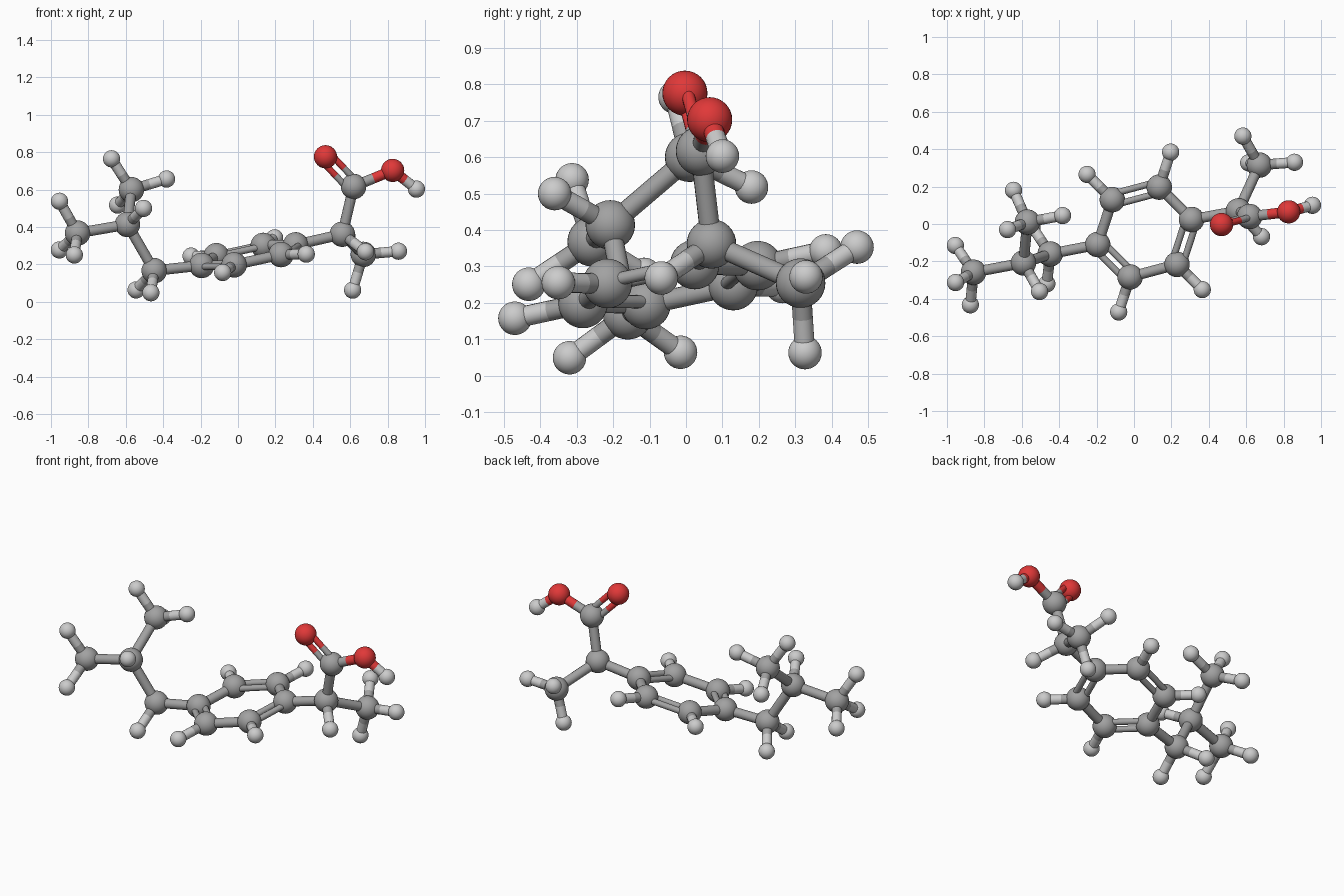
import bpy
from mathutils import Vector as V

if "Cube" in bpy.data.objects:
    bpy.data.objects.remove(bpy.data.objects["Cube"])

# Ball radius and colour per element
RADIUS = {"carbon": 0.068, "oxygen": 0.062, "hydrogen": 0.046}
COLOUR = {"carbon": (0.36, 0.36, 0.36, 1), "oxygen": (0.75, 0.04, 0.04, 1),
          "hydrogen": (0.56, 0.56, 0.56, 1)}
MATS = {}
for kind, col in COLOUR.items():
    MATS[kind] = bpy.data.materials.new(kind)
    MATS[kind].diffuse_color = col


def finish(name, kind):
    ob = bpy.context.object
    ob.name = name
    ob.data.materials.append(MATS[kind])
    bpy.ops.object.shade_smooth_by_angle()


def ball(name, kind, p):
    bpy.ops.mesh.primitive_uv_sphere_add(segments=32, ring_count=16,
                                         radius=RADIUS[kind], location=p)
    finish(name, kind)


def rod(name, kind, a, b, r):
    d = b - a
    bpy.ops.mesh.primitive_cylinder_add(vertices=16, radius=r, depth=d.length,
                                        location=(a + b) / 2)
    bpy.context.object.rotation_euler = d.to_track_quat("Z", "Y").to_euler()
    finish(name, kind)


def bond(name, ka, a, kb, b, side=None):
    """Two-tone stick; a side vector makes it a double bond."""
    offsets = [V((0, 0, 0))] if side is None else [side * 0.03, side * -0.03]
    r = 0.028 if side is None else 0.018
    for o in offsets:
        mid = (a + b) / 2 + o
        rod(name + "_bond_start", ka, a + o, mid, r)
        rod(name + "_bond_end", kb, mid, b + o, r)


# Six-carbon ring from its centre and two spokes
centre = V((0.057, -0.043, 0.25))
s1, s2 = V((0.251, 0.067, 0.055)), V((0.078, 0.24, 0.052))
spokes = [s1, s2, s2 - s1, -s1, -s2, s1 - s2]
normal = s1.cross(s2).normalized()
ring = [centre + s for s in spokes]
for i, p in enumerate(ring):
    q = ring[(i + 1) % 6]
    ball("ring_carbon", "carbon", p)
    side = (q - p).normalized().cross(normal) if i % 2 else None
    bond("ring", "carbon", p, "carbon", q, side)
    if i not in (0, 3):
        h = centre + spokes[i] * 1.78
        ball("ring_hydrogen", "hydrogen", h)
        bond("ring_hydrogen", "carbon", p, "hydrogen", h)

# Side chain carbons: position, neighbour, attached hydrogens
CHAIN = {
    "acid_branch": ((0.558, 0.07, 0.362), ring[0], [(0.682, -0.068, 0.268)]),
    "acid_methyl": ((0.67, 0.315, 0.254), "acid_branch",
                    [(0.582, 0.47, 0.353), (0.858, 0.33, 0.271), (0.613, 0.327, 0.063)]),
    "acid_carbon": ((0.618, 0.04, 0.617), "acid_branch", []),
    "tail_link": ((-0.448, -0.16, 0.167), ring[3],
                  [(-0.466, -0.32, 0.049), (-0.545, -0.015, 0.064)]),
    "tail_branch": ((-0.591, -0.208, 0.414), "tail_link", [(-0.505, -0.361, 0.5)]),
    "upper_methyl": ((-0.57, 0.01, 0.6), "tail_branch",
                     [(-0.676, -0.03, 0.765), (-0.382, 0.045, 0.657), (-0.644, 0.18, 0.518)]),
    "outer_methyl": ((-0.858, -0.258, 0.368), "tail_branch",
                     [(-0.954, -0.313, 0.538), (-0.955, -0.115, 0.278), (-0.875, -0.432, 0.251)]),
}
for name, (p, parent, hydrogens) in CHAIN.items():
    p = V(p)
    q = V(CHAIN[parent][0]) if isinstance(parent, str) else parent
    ball(name, "carbon", p)
    bond(name, "carbon", q, "carbon", p)
    for h in hydrogens:
        ball(name + "_hydrogen", "hydrogen", V(h))
        bond(name + "_hydrogen", "carbon", p, "hydrogen", V(h))

# Acid group: double-bonded oxygen, then oxygen with its hydrogen
c = V(CHAIN["acid_carbon"][0])
o1, o2, h = V((0.468, -0.003, 0.776)), V((0.827, 0.065, 0.703)), V((0.954, 0.1, 0.603))
ball("double_oxygen", "oxygen", o1)
ball("single_oxygen", "oxygen", o2)
ball("acid_hydrogen", "hydrogen", h)
flat = (o1 - c).cross(o2 - c).normalized()
bond("double_oxygen", "carbon", c, "oxygen", o1, (o1 - c).normalized().cross(flat))
bond("single_oxygen", "carbon", c, "oxygen", o2)
bond("acid_hydrogen", "oxygen", o2, "hydrogen", h)

for m in bpy.data.materials:
    if m.users and not m.is_grease_pencil:
        m.use_nodes = True
        m.node_tree.nodes["Principled BSDF"].inputs["Base Color"].default_value = m.diffuse_color
